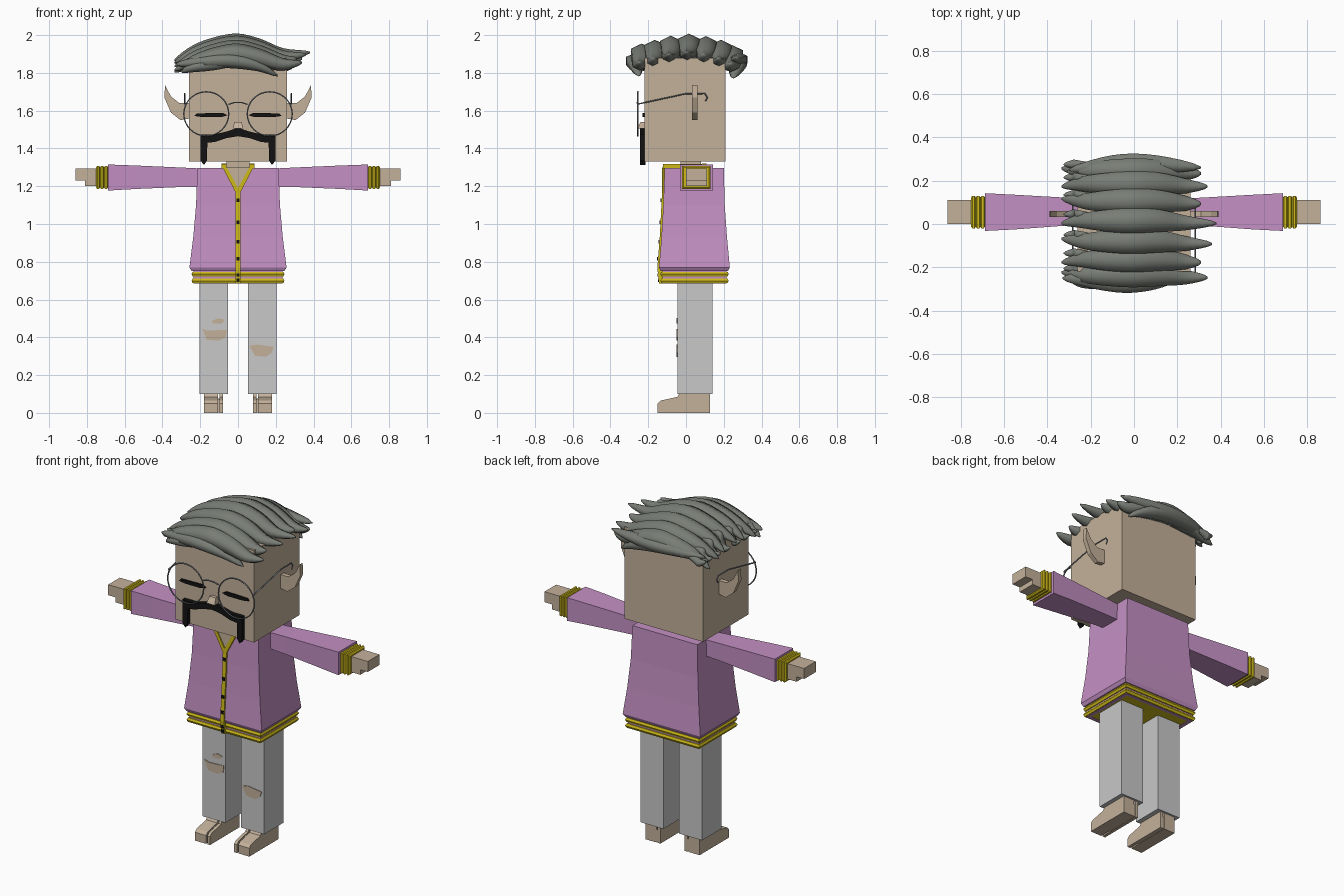
import bpy, bmesh, math
from mathutils import Vector

cube = bpy.data.objects.get("Cube")
if cube:
    bpy.data.objects.remove(cube, do_unlink=True)


def material(name, r, g, b):
    m = bpy.data.materials.new(name)
    m.use_nodes = True
    m.diffuse_color = (r, g, b, 1)
    m.node_tree.nodes["Principled BSDF"].inputs["Base Color"].default_value = (r, g, b, 1)
    return m


SKIN = material("skin tan", 0.55, 0.44, 0.325)
JACKET = material("jacket lilac", 0.55, 0.28, 0.55)
TRIM = material("trim yellow", 0.62, 0.49, 0.01)
TROUSERS = material("trousers grey", 0.58, 0.58, 0.58)
HAIR = material("hair grey", 0.19, 0.205, 0.18)
METAL = material("spectacle metal", 0.2, 0.22, 0.25)
BLACK = material("black", 0.006, 0.006, 0.006)


def loft(name, mat, rings, smooth=False):
    """Skin a list of equal-length point rings and cap both ends."""
    bm = bmesh.new()
    rows = [[bm.verts.new(p) for p in ring] for ring in rings]
    n = len(rows[0])
    for a, b in zip(rows, rows[1:]):
        for i in range(n):
            bm.faces.new((a[i], a[(i + 1) % n], b[(i + 1) % n], b[i]))
    bm.faces.new(rows[0])
    bm.faces.new(rows[-1])
    bmesh.ops.recalc_face_normals(bm, faces=bm.faces)
    for f in bm.faces:
        f.smooth = smooth
    me = bpy.data.meshes.new(name)
    bm.to_mesh(me)
    bm.free()
    me.materials.append(mat)
    ob = bpy.data.objects.new(name, me)
    bpy.context.collection.objects.link(ob)
    return ob


def rect_z(z, x, y0, y1):
    return [(-x, y0, z), (x, y0, z), (x, y1, z), (-x, y1, z)]


def rect_x(x, y0, y1, z0, z1):
    return [(x, y0, z0), (x, y1, z0), (x, y1, z1), (x, y0, z1)]


def box(name, mat, x0, x1, y0, y1, z0, z1):
    return loft(name, mat, [rect_x(x, y0, y1, z0, z1) for x in (x0, x1)])


def plate(name, mat, outline, y0, y1, s=1):
    """Extrude an x-z outline through y; s = -1 mirrors it."""
    return loft(name, mat, [[(s * x, y, z) for x, z in outline] for y in (y0, y1)])


def wire(name, mat, pts, r=0.004, cyclic=False):
    cu = bpy.data.curves.new(name, "CURVE")
    cu.dimensions = "3D"
    cu.bevel_depth = r
    cu.bevel_resolution = 1
    sp = cu.splines.new("POLY")
    sp.points.add(len(pts) - 1)
    for p, co in zip(sp.points, pts):
        p.co = (*co, 1)
    sp.use_cyclic_u = cyclic
    cu.materials.append(mat)
    ob = bpy.data.objects.new(name, cu)
    bpy.context.collection.objects.link(ob)
    bpy.ops.object.select_all(action="DESELECT")
    ob.select_set(True)
    bpy.context.view_layer.objects.active = ob
    bpy.ops.object.convert(target="MESH")


# Head, neck and nose
box("head", SKIN, -0.26, 0.26, -0.22, 0.21, 1.33, 1.88)
box("neck", SKIN, -0.06, 0.06, -0.03, 0.08, 1.28, 1.34)
loft("nose", SKIN, [rect_z(1.505, 0.027, -0.26, -0.21), rect_z(1.54, 0.02, -0.24, -0.21)])

# Jacket body flares towards the hem, then steps in to a ribbed waistband
loft("jacket", JACKET, [rect_z(1.297, 0.215, -0.113, 0.2), rect_z(1.1, 0.222, -0.12, 0.205),
                        rect_z(0.93, 0.237, -0.13, 0.217), rect_z(0.77, 0.257, -0.143, 0.232),
                        rect_z(0.75, 0.245, -0.133, 0.222), rect_z(0.75, 0.235, -0.124, 0.214),
                        rect_z(0.685, 0.235, -0.124, 0.214), rect_z(0.685, 0.215, -0.105, 0.195),
                        rect_z(0.72, 0.215, -0.105, 0.195)])


def band(name, half, y0, y1, z0, z1):
    """Waistband rib with softened corners in profile."""
    zm, e = (z0 + z1) / 2, 0.006
    loft(name, TRIM, [rect_z(z0, half - e, y0 + e, y1 - e), rect_z(z0, half, y0, y1),
                      rect_z(zm, half + e, y0 - e, y1 + e), rect_z(z1, half, y0, y1),
                      rect_z(z1, half - e, y0 + e, y1 - e), rect_z(z1, 0.216, -0.106, 0.196),
                      rect_z(z0, 0.216, -0.106, 0.196)])


band("hem_band_upper", 0.24, -0.13, 0.22, 0.722, 0.747)
band("hem_band_lower", 0.24, -0.13, 0.22, 0.687, 0.712)

# Front placket, buttons, open neck and collar
loft("placket", TRIM, [rect_z(1.18, 0.012, -0.126, -0.1), rect_z(0.93, 0.012, -0.139, -0.1),
                       rect_z(0.765, 0.012, -0.152, -0.1), rect_z(0.685, 0.012, -0.142, -0.1)])
for z, y in ((1.125, -0.13), (1.01, -0.136), (0.905, -0.142), (0.815, -0.149), (0.73, -0.148), (0.703, -0.145)):
    box("button", BLACK, -0.009, 0.009, y - 0.004, y + 0.01, z - 0.009, z + 0.009)
plate("open_neck", SKIN, [(-0.07, 1.3), (0.07, 1.3), (0, 1.175)], -0.122, -0.11)
for s in (-1, 1):
    plate("lapel", TRIM, [(0, 1.165), (0.012, 1.165), (0.082, 1.3), (0.06, 1.3), (0, 1.19)], -0.128, -0.112, s)
    box("collar_side", TRIM, *sorted((s * 0.062, s * 0.088)), -0.122, 0.1, 1.295, 1.317)
box("collar_back", TRIM, -0.088, 0.088, 0.085, 0.108, 1.295, 1.32)

# Paired limbs and face details
for s in (-1, 1):
    side = "left" if s > 0 else "right"
    loft(side + "_sleeve", JACKET, [rect_x(s * 0.18, 0, 0.115, 1.198, 1.293), rect_x(s * 0.32, -0.008, 0.122, 1.195, 1.3),
                                    rect_x(s * 0.55, -0.025, 0.135, 1.185, 1.31), rect_x(s * 0.688, -0.032, 0.142, 1.177, 1.315)])
    for i in range(3):
        x = 0.688 + i * 0.021
        y0, y1, z0, z1 = -0.013, 0.123, 1.193, 1.3
        e = 0.007
        loft(side + "_cuff_band", TRIM, [rect_x(s * x, y0, y1, z0, z1),
                                         rect_x(s * (x + 0.005), y0 - e, y1 + e, z0 - e, z1 + e),
                                         rect_x(s * (x + 0.015), y0 - e, y1 + e, z0 - e, z1 + e),
                                         rect_x(s * (x + 0.021), y0, y1, z0, z1)])
    plate(side + "_hand", SKIN, [(0.74, 1.2), (0.81, 1.2), (0.81, 1.23), (0.86, 1.23), (0.86, 1.293), (0.74, 1.293)], 0, 0.11, s)

    # Leg, and a foot in two toe sections split by a narrow gap
    box(side + "_trouser_leg", TROUSERS, *sorted((s * 0.052, s * 0.205)), -0.045, 0.14, 0.1, 0.72)
    foot = [(-0.15, 0), (-0.15, 0.05), (-0.135, 0.065), (-0.045, 0.085), (-0.035, 0.102), (0.128, 0.102), (0.128, 0)]
    for part, a, b in (("outer_foot", 0.107, 0.18), ("big_toe", 0.08, 0.098)):
        loft(side + "_" + part, SKIN, [[(s * x, y, z) for y, z in foot] for x in (a, b)])
    box(side + "_foot_core", SKIN, *sorted((s * 0.085, s * 0.175)), -0.085, 0.125, 0.002, 0.075)

    # Pointed ear
    plate(side + "_ear", SKIN, [(0.25, 1.56), (0.305, 1.55), (0.355, 1.59), (0.39, 1.67), (0.386, 1.735),
                                (0.355, 1.675), (0.31, 1.64), (0.25, 1.64)], 0.033, 0.06, s)

    # Closed eye and half of the moustache
    plate(side + "_eye", BLACK, [(0.055, 1.575), (0.09, 1.566), (0.19, 1.566), (0.23, 1.572), (0.22, 1.585),
                                 (0.15, 1.587), (0.08, 1.588)], -0.229, -0.22, s)
    plate(side + "_moustache", BLACK, [(0, 1.51), (0.06, 1.49), (0.12, 1.475), (0.198, 1.475), (0.198, 1.335),
                                       (0.18, 1.312), (0.165, 1.335), (0.162, 1.43), (0.12, 1.435), (0.06, 1.455),
                                       (0, 1.465)], -0.243, -0.215, s)

    # Spectacle rim and temple arm
    turn = [math.tau * i / 32 for i in range(32)]
    wire(side + "_rim", METAL, [(s * 0.168 + 0.119 * math.cos(a), -0.255, 1.583 + 0.117 * math.sin(a)) for a in turn], cyclic=True)
    wire(side + "_temple", METAL, [(s * 0.283, y, z) for y, z in ((-0.255, 1.635), (0, 1.69), (0.1, 1.69), (0.113, 1.67), (0.103, 1.65))])
wire("bridge", METAL, [(-0.05, -0.255, 1.633), (-0.02, -0.258, 1.643), (0.02, -0.258, 1.643), (0.05, -0.255, 1.633)])

# Torn trouser knees
RIPS = {"right_knee_rip": [(-0.19, 0.445), (-0.16, 0.435), (-0.06, 0.44), (-0.065, 0.4), (-0.1, 0.382), (-0.165, 0.387)],
        "right_thigh_rip": [(-0.14, 0.485), (-0.105, 0.502), (-0.07, 0.492), (-0.085, 0.473), (-0.13, 0.473)],
        "left_knee_rip": [(0.06, 0.355), (0.1, 0.362), (0.19, 0.35), (0.18, 0.32), (0.15, 0.297), (0.09, 0.302)]}
for name, outline in RIPS.items():
    plate(name, SKIN, outline, -0.049, -0.042)


def lock(name, path, width, height):
    """Tapered hair strand: a rounded six-sided section swept along a path of x, y, z."""
    pts = [Vector(p) for p in path]
    n, steps, rings = len(pts), 4, []
    for i in range((n - 1) * steps + 1):
        k, t = min(i // steps, n - 2), i / steps - min(i // steps, n - 2)
        p0, p1, p2, p3 = (pts[min(max(k + d, 0), n - 1)] for d in (-1, 0, 1, 2))
        c = p1 + 0.5 * t * (p2 - p0 + t * (2 * p0 - 5 * p1 + 4 * p2 - p3 + t * (3 * (p1 - p2) + p3 - p0)))
        u = i / ((n - 1) * steps)
        r = 0.08 + 0.92 * math.sin(math.pi * u) ** 0.85
        rings.append([c + Vector((0, width * r * math.cos(a), height * r * math.sin(a)))
                      for a in (math.tau * (j + 0.5) / 6 for j in range(6))])
    loft(name, HAIR, rings, smooth=True)
    bpy.ops.object.select_all(action="DESELECT")


# Crown strands sweep across the head from tucked right ends to flicked left tips
CROWN = ((-0.235, 1.9, 0.34), (-0.165, 1.92, 0.31), (-0.08, 1.942, 0.36), (0.015, 1.953, 0.38),
         (0.105, 1.94, 0.31), (0.185, 1.92, 0.34), (0.245, 1.892, 0.31))
for i, (y, z, tip) in enumerate(CROWN):
    d = 0.012 * (-1) ** i
    lock("crown_strand", [(-0.335, y + d, z - 0.085), (-0.24, y, z - 0.04), (-0.12, y, z - 0.012), (0, y, z),
                          (0.12, y, z - 0.022), (0.24, y - 0.01, z - 0.055), (tip, y - 0.012, z - 0.045)], 0.066, 0.055)
    # Short tucked ends over the right temple
    lock("temple_strand", [(-0.19, y + 0.03, z - 0.03), (-0.265, y + 0.03, z - 0.05), (-0.285, y + 0.03, 1.835),
                           (-0.325, y + 0.03, 1.85)], 0.026, 0.026)

# Drooping fringe and nape strands
lock("fringe", [(-0.33, -0.25, 1.845), (-0.22, -0.255, 1.855), (-0.05, -0.27, 1.865), (0.1, -0.265, 1.84), (0.21, -0.25, 1.785)], 0.055, 0.04)
lock("fringe_end", [(-0.3, -0.25, 1.805), (-0.24, -0.26, 1.83), (-0.1, -0.26, 1.845), (0, -0.25, 1.85)], 0.045, 0.03)
lock("nape", [(-0.31, 0.24, 1.84), (-0.18, 0.26, 1.865), (0, 0.27, 1.865), (0.15, 0.265, 1.83), (0.25, 0.25, 1.775)], 0.06, 0.045)
lock("nape_end", [(-0.3, 0.25, 1.86), (-0.1, 0.275, 1.87), (0.1, 0.275, 1.87), (0.31, 0.26, 1.875)], 0.055, 0.04)
